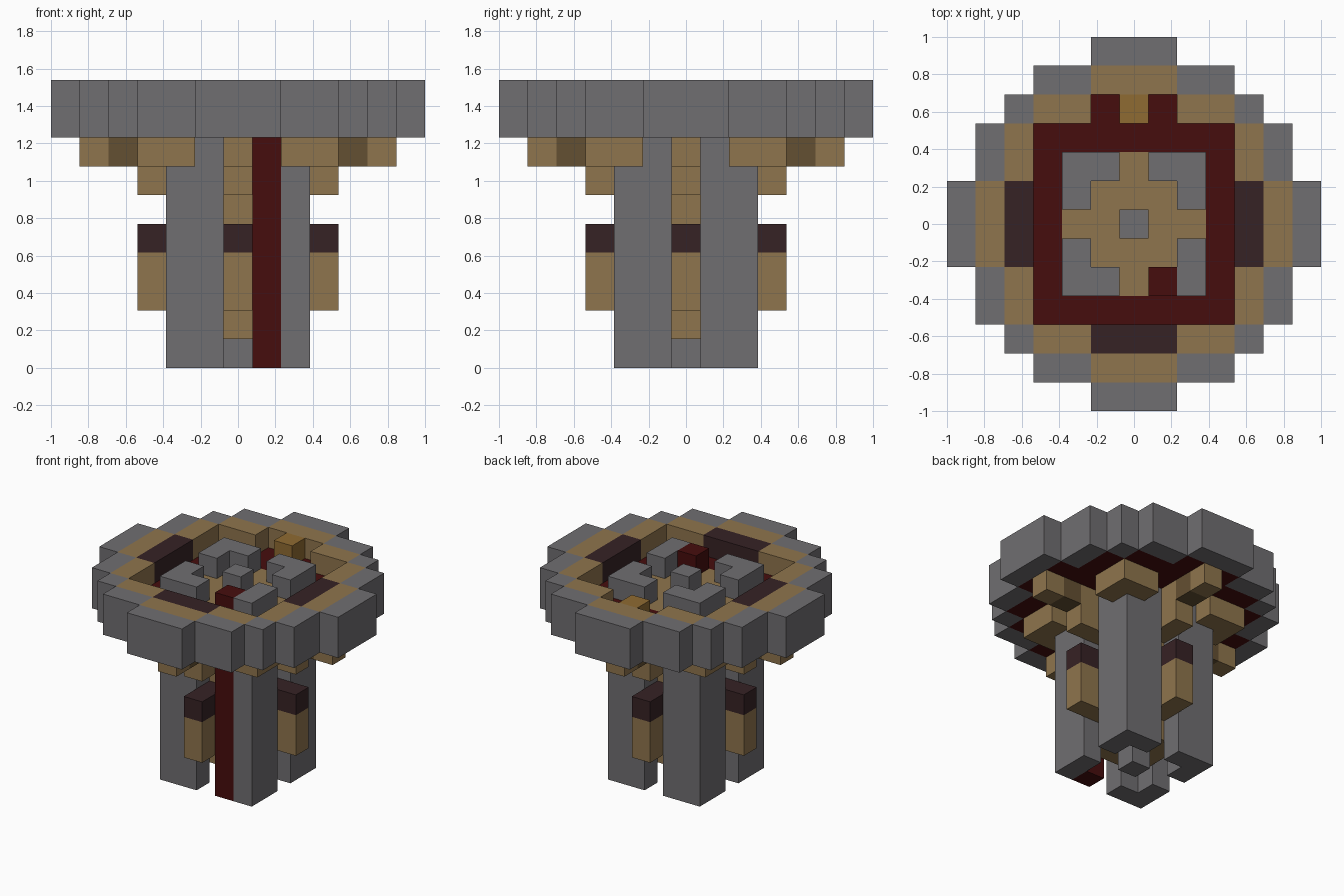
import bpy
import bmesh
from mathutils import Vector

cube = bpy.data.objects.get("Cube")
if cube:
    bpy.data.objects.remove(cube, do_unlink=True)

U = 2 / 13  # edge of one block


def material(name, *rgb):
    m = bpy.data.materials.new(name)
    m.use_nodes = True
    m.diffuse_color = (*rgb, 1)
    bsdf = next(n for n in m.node_tree.nodes if n.type == 'BSDF_PRINCIPLED')
    bsdf.inputs["Base Color"].default_value = (*rgb, 1)
    return m


stone = material("grey stone", .162, .156, .165)
wood = material("tan wood", .275, .178, .074)
shade_wood = material("dark tan wood", .127, .08, .032)
red = material("dark red", .061, .004, .004)
brown = material("dark brown", .037, .016, .018)
amber = material("amber", .275, .147, .032)

AXES = [Vector(v) for v in ((1, 0, 0), (0, 1, 0), (0, 0, 1))]


def blocks(name, mat, plan, low, high):
    """Build plan cells (x, y) from layer low up to layer high, outer faces only."""
    cells = {(x, y, z) for x, y in plan for z in range(low, high)}
    bm = bmesh.new()
    for c in cells:
        centre = Vector(c) + Vector((0, 0, .5))
        for i, axis in enumerate(AXES):
            for s in (-1, 1):
                n = axis * s
                if tuple(int(a + b) for a, b in zip(c, n)) in cells:
                    continue
                p = AXES[(i + 1) % 3] / 2
                q = AXES[(i + 2) % 3] / 2 * s
                mid = centre + n / 2
                bm.faces.new([bm.verts.new((mid + d) * U)
                              for d in (-p - q, p - q, p + q, q - p)])
    bmesh.ops.remove_doubles(bm, verts=bm.verts, dist=U / 100)
    me = bpy.data.meshes.new(name)
    bm.to_mesh(me)
    bm.free()
    me.materials.append(mat)
    ob = bpy.data.objects.new(name, me)
    bpy.context.collection.objects.link(ob)
    return ob


def around(*cells):
    """Repeat plan cells on all four sides."""
    out = set()
    for x, y in cells:
        for _ in range(4):
            x, y = -y, x
            out.add((x, y))
    return out


def square(r):
    return {(x, y) for x in range(-r, r + 1) for y in range(-r, r + 1)}


# Stepped round platform and its rim
REACH = [6, 6, 5, 5, 4, 3, 1]
disc = {(x, y) for x, y in square(6) if abs(x) <= REACH[abs(y)]}
inner = {(x, y) for x, y in disc
         if all(n in disc for n in ((x + 1, y), (x - 1, y), (x, y + 1), (x, y - 1)))}
blocks("platform_rim", stone, disc - inner, 8, 10)
blocks("platform_floor", red, inner - square(2), 8, 9)

# Upper ring of seats, with a gap and an amber block at the back
seats = {(x, y) for x, y in around((4, -1), (4, 0), (4, 1)) if y < 2}
back_gap = {(-1, 4), (0, 4), (1, 4)}
blocks("wood_ring", wood, inner - square(3) - seats - back_gap, 9, 10)
blocks("dark_seats", brown, seats, 9, 10)
blocks("amber_block", amber, {(0, 4)}, 9, 10)

# Four L-shaped legs, one with a red strip
strip = {(1, -2)}
legs = around((2, 2), (1, 2), (2, 1))
blocks("corner_legs", stone, legs - strip, 0, 10)
blocks("red_strip", red, strip, 0, 10)

# Wooden core around a stone post
blocks("centre_post", stone, {(0, 0)}, 0, 10)
blocks("wood_core", wood, square(1) - {(0, 0)}, 1, 9)
blocks("core_floor", wood, around((2, 0)), 6, 9)

# Side lamps between the legs
blocks("lamp_body", wood, around((2, 0), (3, 0)), 2, 4)
blocks("lamp_cap", brown, around((2, 0), (3, 0)), 4, 5)

# Brackets beneath the platform
blocks("lower_bracket", wood, around((3, 0)), 6, 8)
blocks("bracket_arm", shade_wood, around((4, 0)), 7, 8)
blocks("bracket_end", wood, around((5, 0)), 7, 8)
blocks("corner_bracket", wood, around((3, 3), (2, 3), (3, 2)), 7, 8)
